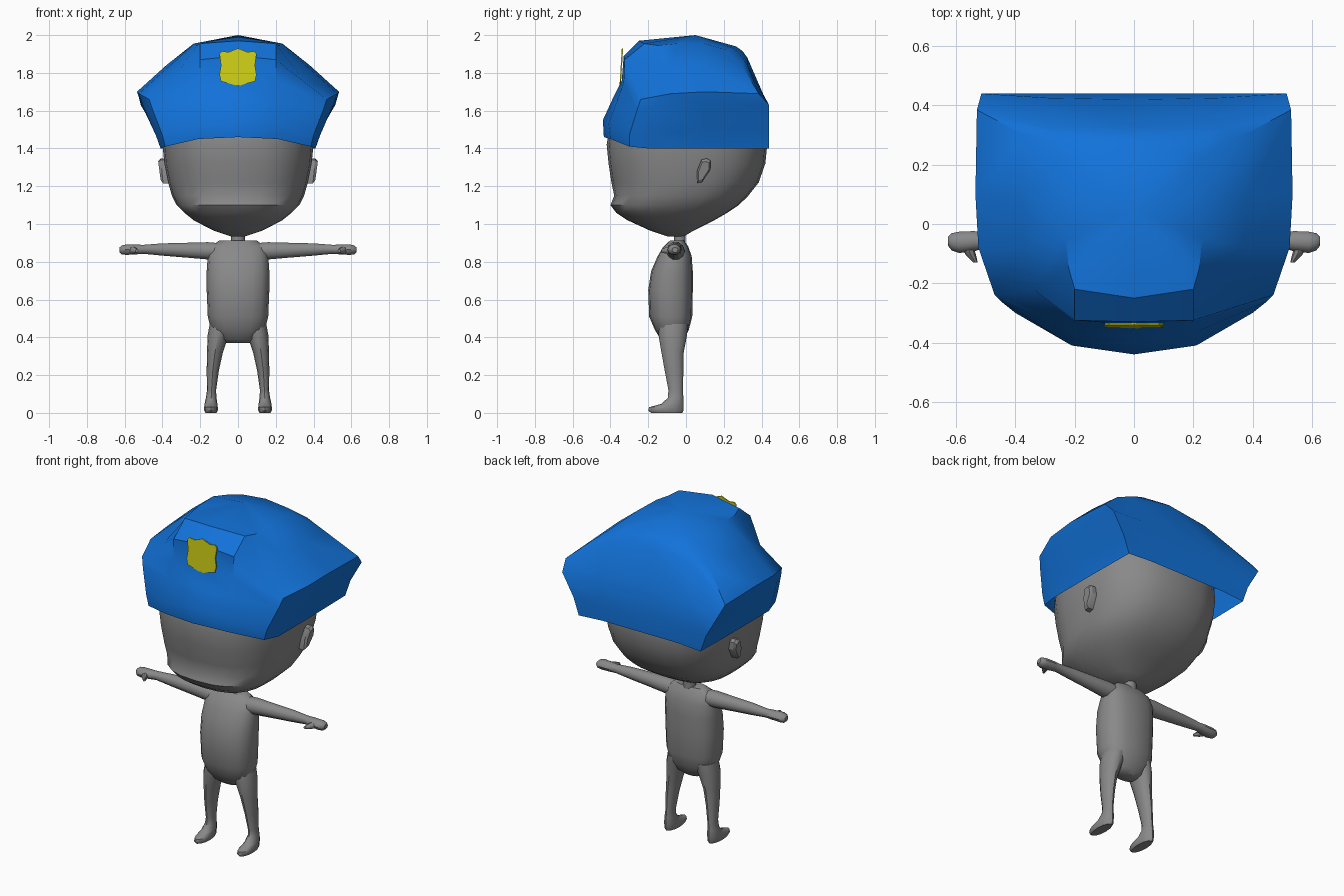
import bpy, bmesh, math
from mathutils import Vector


def material(name, rgb):
    m = bpy.data.materials.new(name)
    m.diffuse_color = (*rgb, 1)
    return m


GREY = material("body grey", (0.25, 0.25, 0.25))
BLUE = material("cap blue", (0.006, 0.17, 0.70))
YELLOW = material("badge yellow", (0.62, 0.62, 0.008))


def make(name, bm, mat, angle=40):
    bmesh.ops.recalc_face_normals(bm, faces=bm.faces[:])
    me = bpy.data.meshes.new(name)
    bm.to_mesh(me)
    bm.free()
    me.materials.append(mat)
    ob = bpy.data.objects.new(name, me)
    bpy.context.collection.objects.link(ob)
    bpy.context.view_layer.objects.active = ob
    ob.select_set(True)
    if angle:
        bpy.ops.object.shade_smooth_by_angle(angle=math.radians(angle))
    ob.select_set(False)
    return ob


def loft(name, rings, mat, caps=(True, True), angle=40, tip=None):
    """Skin closed rings of equal length; tip closes the end with a fan."""
    bm = bmesh.new()
    vs = [[bm.verts.new(p) for p in r] for r in rings]
    n = len(vs[0])
    for a, b in zip(vs, vs[1:]):
        for i in range(n):
            j = (i + 1) % n
            bm.faces.new((a[i], a[j], b[j], b[i]))
    if caps[0]:
        bm.faces.new(vs[0])
    if tip:
        t = bm.verts.new(tip)
        for i in range(n):
            bm.faces.new((vs[-1][i], vs[-1][(i + 1) % n], t))
    elif caps[1]:
        bm.faces.new(vs[-1])
    return make(name, bm, mat, angle)


def oval(z, cx, rx, y0, y1, n=16, p=2.0):
    """Horizontal superellipse between y0 and y1."""
    cy, ry = (y0 + y1) / 2, (y1 - y0) / 2
    out = []
    for i in range(n):
        a = math.tau * i / n
        c, s = math.cos(a), math.sin(a)
        out.append((cx + rx * math.copysign(abs(c) ** (2 / p), c),
                    cy + ry * math.copysign(abs(s) ** (2 / p), s), z))
    return out


# Head: z, half width, front y, back y
head = [(0.935, 0.04, -0.10, -0.01), (0.965, 0.13, -0.19, 0.04), (1.02, 0.235, -0.31, 0.15),
        (1.06, 0.285, -0.37, 0.22), (1.10, 0.325, -0.40, 0.28), (1.15, 0.35, -0.38, 0.33),
        (1.22, 0.37, -0.395, 0.385), (1.32, 0.39, -0.41, 0.42), (1.42, 0.40, -0.42, 0.43),
        (1.54, 0.40, -0.40, 0.41), (1.66, 0.36, -0.33, 0.34), (1.74, 0.24, -0.22, 0.24)]
loft("head", [oval(z, 0, w, a, b, 24, 2.5) for z, w, a, b in head], GREY)

# Neck and torso
loft("neck", [oval(z, 0, 0.036, -0.065, 0.0, 10) for z in (0.88, 0.95)], GREY)
torso = [(0.37, 0.06, -0.11, -0.03), (0.39, 0.10, -0.135, -0.01), (0.44, 0.142, -0.165, 0.015),
         (0.51, 0.16, -0.195, 0.033), (0.65, 0.166, -0.20, 0.036), (0.75, 0.166, -0.185, 0.036),
         (0.83, 0.16, -0.15, 0.03), (0.88, 0.145, -0.12, 0.012), (0.912, 0.10, -0.085, -0.01)]
loft("torso", [oval(z, 0, w, a, b, 16, 2.5) for z, w, a, b in torso], GREY)

# Leg and foot: z, centre x, half width, front y, back y
leg = [(0.0, 0.143, 0.030, -0.185, -0.02), (0.012, 0.143, 0.036, -0.20, -0.013),
       (0.03, 0.143, 0.036, -0.195, -0.012), (0.048, 0.143, 0.034, -0.13, -0.012),
       (0.08, 0.142, 0.028, -0.096, -0.014), (0.12, 0.140, 0.024, -0.093, -0.016),
       (0.22, 0.134, 0.032, -0.112, -0.014), (0.32, 0.122, 0.042, -0.130, -0.012),
       (0.41, 0.105, 0.056, -0.145, 0.005), (0.47, 0.09, 0.06, -0.145, 0.01)]
# Arm and hand: x, centre y, centre z, half depth, half height
arm = [(0.10, -0.055, 0.855, 0.05, 0.046), (0.16, -0.055, 0.858, 0.048, 0.048),
       (0.26, -0.055, 0.861, 0.040, 0.042), (0.40, -0.055, 0.865, 0.033, 0.034),
       (0.50, -0.055, 0.866, 0.026, 0.025), (0.54, -0.058, 0.865, 0.034, 0.027),
       (0.59, -0.062, 0.864, 0.036, 0.029), (0.615, -0.060, 0.863, 0.029, 0.025),
       (0.627, -0.058, 0.863, 0.016, 0.014)]
# Thumb: x, y, z, radius
thumb = [(0.565, -0.07, 0.862, 0.022), (0.55, -0.105, 0.86, 0.017), (0.535, -0.13, 0.858, 0.008)]
# Ear outline in (y, z)
ear = [(0.058, 1.215), (0.085, 1.22), (0.13, 1.29), (0.13, 1.335), (0.11, 1.347),
       (0.082, 1.34), (0.058, 1.28)]


def circle_yz(x, cy, cz, ry, rz, n=10):
    return [(x, cy + ry * math.cos(math.tau * i / n), cz + rz * math.sin(math.tau * i / n))
            for i in range(n)]


for s, side in ((1, "left"), (-1, "right")):
    loft(side + "_leg", [oval(z, s * x, w, a, b, 12) for z, x, w, a, b in leg], GREY)
    loft(side + "_arm", [circle_yz(s * x, y, z, a, b) for x, y, z, a, b in arm], GREY)
    loft(side + "_thumb", [[(s * (x + r * math.cos(math.tau * i / 8)), y,
                             z + r * math.sin(math.tau * i / 8)) for i in range(8)]
                           for x, y, z, r in thumb], GREY)
    # ears taper slightly toward the outer face
    rings = []
    for x, k in ((0.35, 1), (0.405, 1), (0.418, 0.75)):
        rings.append([(s * (x + 0.1 * (z - 1.30)), 0.095 + k * (y - 0.095), 1.285 + k * (z - 1.285))
                      for y, z in ear])
    loft(side + "_ear", rings, GREY, angle=30)

# Cap: half rings from the back centre round the side to the front centre
cap = [
    [(0, .44, 1.41), (.25, .44, 1.41), (.405, .44, 1.40), (.41, .1, 1.40),
     (.41, -.2, 1.40), (.385, -.3, 1.41), (.21, -.40, 1.45), (0, -.435, 1.46)],
    [(0, .44, 1.5), (.27, .44, 1.5), (.44, .44, 1.5), (.44, .1, 1.5),
     (.435, -.2, 1.47), (.40, -.3, 1.47), (.21, -.41, 1.53), (0, -.44, 1.55)],
    [(0, .42, 1.66), (.28, .425, 1.65), (.515, .44, 1.63), (.51, .1, 1.63),
     (.50, -.15, 1.62), (.45, -.26, 1.60), (.21, -.365, 1.65), (0, -.385, 1.67)],
    [(0, .325, 1.88), (.29, .325, 1.84), (.53, .385, 1.69), (.535, .1, 1.70),
     (.525, -.08, 1.69), (.47, -.24, 1.66), (.2, -.33, 1.75), (0, -.34, 1.76)],
    [(0, .30, 1.915), (.25, .30, 1.88), (.37, .30, 1.83), (.38, .1, 1.84),
     (.37, -.08, 1.83), (.34, -.22, 1.77), (.2, -.325, 1.87), (0, -.33, 1.89)],
    [(0, .265, 1.94), (.15, .255, 1.93), (.23, .22, 1.92), (.235, .1, 1.955),
     (.23, -.05, 1.955), (.22, -.15, 1.945), (.2, -.22, 1.955), (0, -.25, 1.97)],
]
rings = [h + [(-x, y, z) for x, y, z in h[-2:0:-1]] for h in cap]
loft("cap", rings, BLUE, caps=(False, False), angle=35, tip=(0, 0.05, 2.0))

# Badge: thin shield on the cap front, outline in (x, z)
half = [(0, 1.73), (.05, 1.745), (.09, 1.755), (.098, 1.79), (.09, 1.84), (.098, 1.90),
        (.085, 1.915), (.05, 1.91), (0, 1.93)]
shield = half + [(-x, z) for x, z in half[-2:0:-1]]
loft("badge", [[(x, y + 0.06 * (z - 1.73), z) for x, z in shield] for y in (-0.352, -0.345)],
     YELLOW, angle=0)
